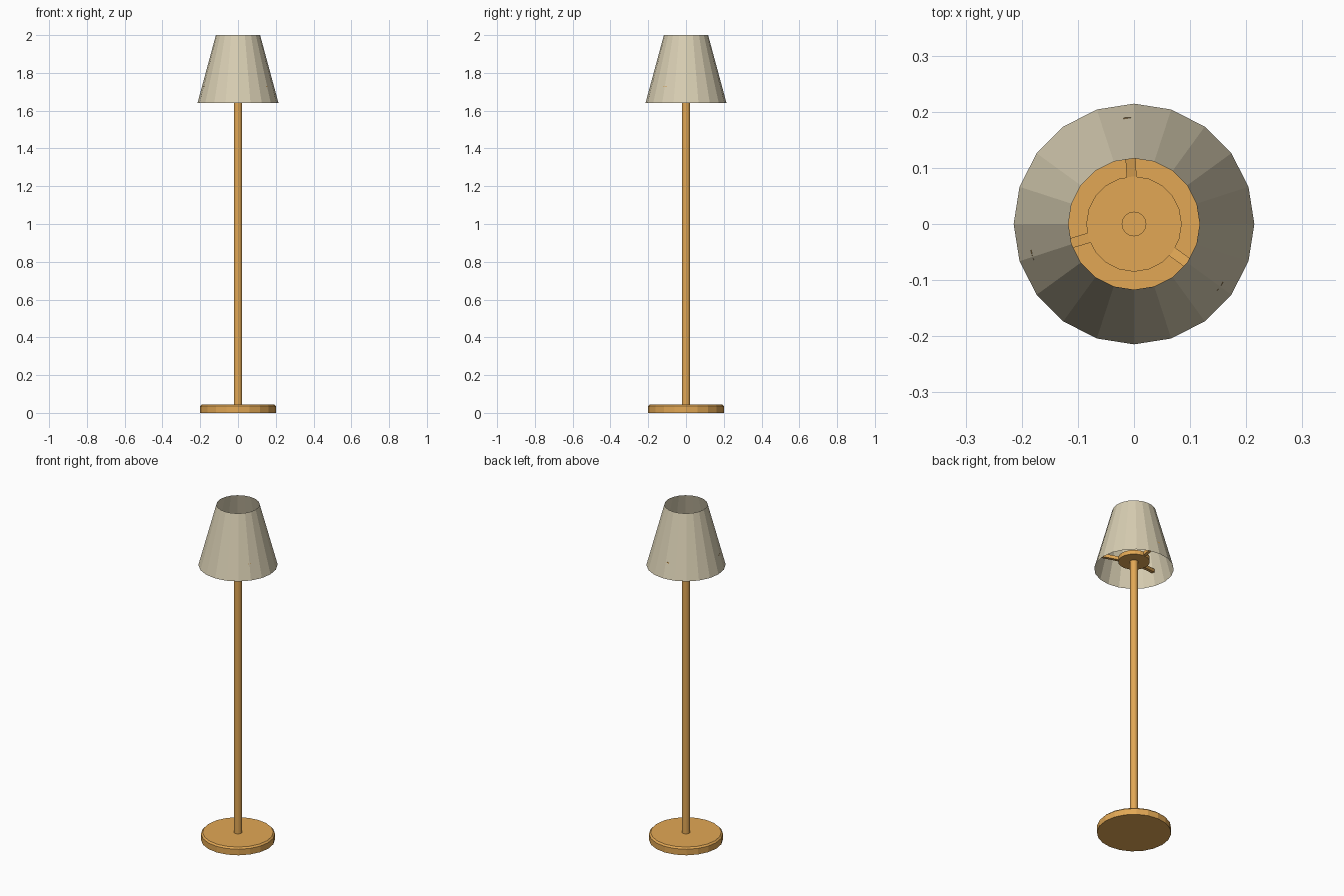
import bpy, math
from mathutils import Vector

if "Cube" in bpy.data.objects:
    bpy.data.objects.remove(bpy.data.objects["Cube"])

SIDES = 20


def material(name, rgb):
    m = bpy.data.materials.new(name)
    m.diffuse_color = (*rgb, 1)
    m.use_nodes = True
    m.node_tree.nodes["Principled BSDF"].inputs["Base Color"].default_value = m.diffuse_color
    return m


wood = material("warm wood", (0.76, 0.39, 0.09))
fabric = material("cream fabric", (0.69, 0.62, 0.45))


def make(name, verts, faces, mat):
    me = bpy.data.meshes.new(name)
    me.from_pydata(verts, [], faces)
    me.materials.append(mat)
    ob = bpy.data.objects.new(name, me)
    bpy.context.collection.objects.link(ob)
    return ob


def lathe(name, profile, mat, caps=True, n=SIDES):
    """Revolve (radius, z) points, listed bottom to top, about z."""
    verts = [(r * math.cos(2 * math.pi * i / n), r * math.sin(2 * math.pi * i / n), z)
             for r, z in profile for i in range(n)]
    faces = [(k * n + i, k * n + (i + 1) % n, (k + 1) * n + (i + 1) % n, (k + 1) * n + i)
             for k in range(len(profile) - 1) for i in range(n)]
    if caps:
        faces.append(tuple(reversed(range(n))))
        faces.append(tuple(range((len(profile) - 1) * n, len(profile) * n)))
    return make(name, verts, faces, mat)


# Base, pole and the plate that carries the shade
lathe("base", [(0.2, 0), (0.2, 0.036), (0.191, 0.045)], wood)
lathe("pole", [(0.022, 0.04), (0.022, 1.715)], wood)
lathe("shade_plate", [(0.085, 1.685), (0.085, 1.71)], wood)

# Open thin shade
lathe("shade", [(0.2145, 1.64), (0.117, 2.0)], fabric, caps=False)


# Three struts rising slightly from the plate to the shade
def strut(name, angle):
    a = math.radians(angle)
    d, s = Vector((math.cos(a), math.sin(a), 0)), Vector((-math.sin(a), math.cos(a), 0))
    verts = [d * r + s * w + Vector((0, 0, z + h))
             for r, z in ((0.07, 1.687), (0.19, 1.71))
             for w, h in ((-0.009, 0), (0.009, 0), (0.009, 0.02), (-0.009, 0.02))]
    faces = [(0, 3, 2, 1), (4, 5, 6, 7)]
    faces = [tuple(reversed(f)) for f in faces]
    faces += [(i, 4 + i, 4 + (i + 1) % 4, (i + 1) % 4) for i in range(4)]
    ob = make(name, verts, [tuple(f) for f in faces], wood)
    # Consistent outward normals
    import bmesh
    bm = bmesh.new()
    bm.from_mesh(ob.data)
    bmesh.ops.recalc_face_normals(bm, faces=bm.faces)
    bm.to_mesh(ob.data)
    bm.free()


for i, ang in enumerate((93, 197, 324)):
    strut(f"strut_{i + 1}", ang)
